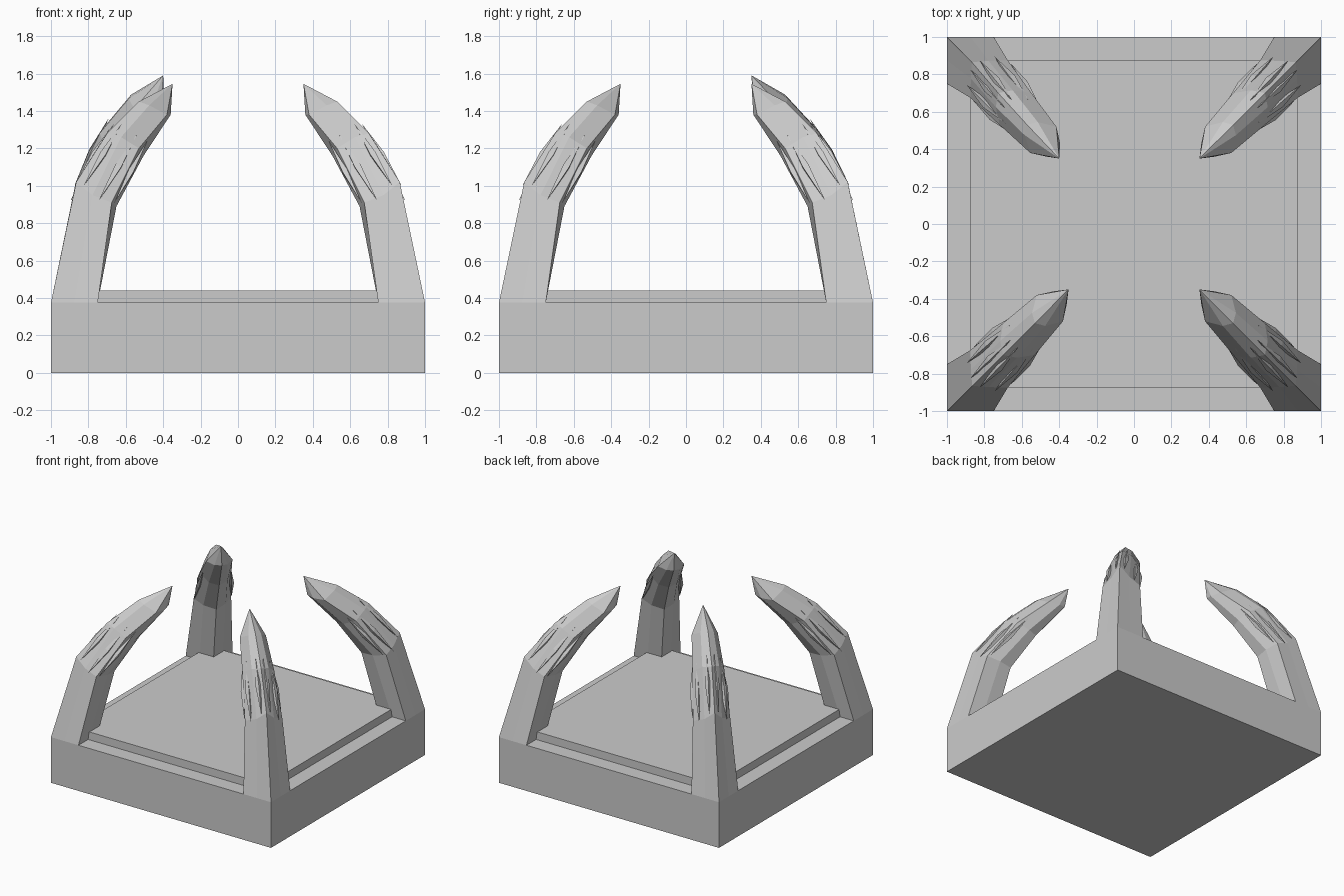
import bpy
import bmesh
from mathutils import Vector

cube = bpy.data.objects.get("Cube")
if cube:
    bpy.data.objects.remove(cube, do_unlink=True)

stone = bpy.data.materials.new("grey_stone")
stone.use_nodes = True
GREY = (0.6, 0.6, 0.6, 1)
stone.diffuse_color = GREY
stone.node_tree.nodes["Principled BSDF"].inputs["Base Color"].default_value = GREY


def finish(bm, name):
    bmesh.ops.recalc_face_normals(bm, faces=bm.faces)
    mesh = bpy.data.meshes.new(name)
    bm.to_mesh(mesh)
    bm.free()
    mesh.materials.append(stone)
    obj = bpy.data.objects.new(name, mesh)
    bpy.context.collection.objects.link(obj)
    return obj


def slab(name, width, bottom, top):
    bm = bmesh.new()
    bmesh.ops.create_cube(bm, size=1)
    for v in bm.verts:
        v.co = (v.co.x * width, v.co.y * width, bottom + (v.co.z + 0.5) * (top - bottom))
    return finish(bm, name)


# Half rings of a claw from outer ridge to inner ridge:
# (distance along the diagonal, sideways offset, height)
RINGS = [
    [(1, 0, .375), (.9375, .0625, .375), (.875, .125, .375), (.8125, .0625, .375), (.75, 0, .375)],
    [(.865, 0, 1.02), (.825, .047, .95), (.775, .1, .91), (.71, .06, .89), (.66, 0, .88)],
    [(.70, 0, 1.28), (.67, .045, 1.26), (.615, .085, 1.2), (.555, .05, 1.16), (.525, 0, 1.15)],
    [(.53, 0, 1.45), (.51, .035, 1.43), (.45, .07, 1.38), (.395, .035, 1.38), (.37, 0, 1.39)],
]
TIP = (.35, 0, 1.545)
# Crystal splinters: lower point, upper point, thickness
SHARDS = [
    ((.82, .075, .92), (.60, .062, 1.28), .024),
    ((.76, .10, .91), (.56, .075, 1.24), .02),
    ((.85, .025, 1.0), (.64, .02, 1.335), .022),
]


def claw(name, sx, sy, lean):
    def place(p):
        u, w, z = p
        t = max(0, (z - 1.0) / .545)
        return Vector((sx * (u + w), sy * (u - w), z)) + lean * t

    def flip(p):
        return (p[0], -p[1], p[2])

    bm = bmesh.new()
    # Tapering faceted body
    loops = []
    for half in RINGS:
        ring = half + [flip(p) for p in half[-2:0:-1]]
        loops.append([bm.verts.new(place(p)) for p in ring])
    n = len(loops[0])
    for low, high in zip(loops, loops[1:]):
        for i in range(n):
            j = (i + 1) % n
            bm.faces.new((low[i], low[j], high[j], high[i]))
    tip = bm.verts.new(place(TIP))
    for i in range(n):
        bm.faces.new((loops[-1][i], loops[-1][(i + 1) % n], tip))
    bm.faces.new(loops[0])

    # Slim pointed splinters overlapping the bend
    for low, high, size in SHARDS:
        for mirror in (False, True):
            a, b = [place(flip(p) if mirror else p) for p in (low, high)]
            axis = (b - a).normalized()
            side = axis.cross(Vector((sx, sy, 1))).normalized() * size
            out = side.cross(axis).normalized() * size
            mid = a.lerp(b, .5)
            ends = [bm.verts.new(a), bm.verts.new(b)]
            belt = [bm.verts.new(mid + d) for d in (side, out, -side, -out)]
            for i in range(4):
                for e in ends:
                    bm.faces.new((belt[i], belt[(i + 1) % 4], e))
    return finish(bm, name)


# Stepped square base
slab("base_slab", 2, 0, .375)
slab("raised_platform", 1.75, .375, .44)

# Four corner claws, one leaning slightly higher
for fb, sy in (("front", -1), ("back", 1)):
    for lr, sx in (("left", 1), ("right", -1)):
        high = fb == "back" and lr == "right"
        claw(f"{fb}_{lr}_claw", sx, sy, Vector((-.05, 0, .045)) if high else Vector())
